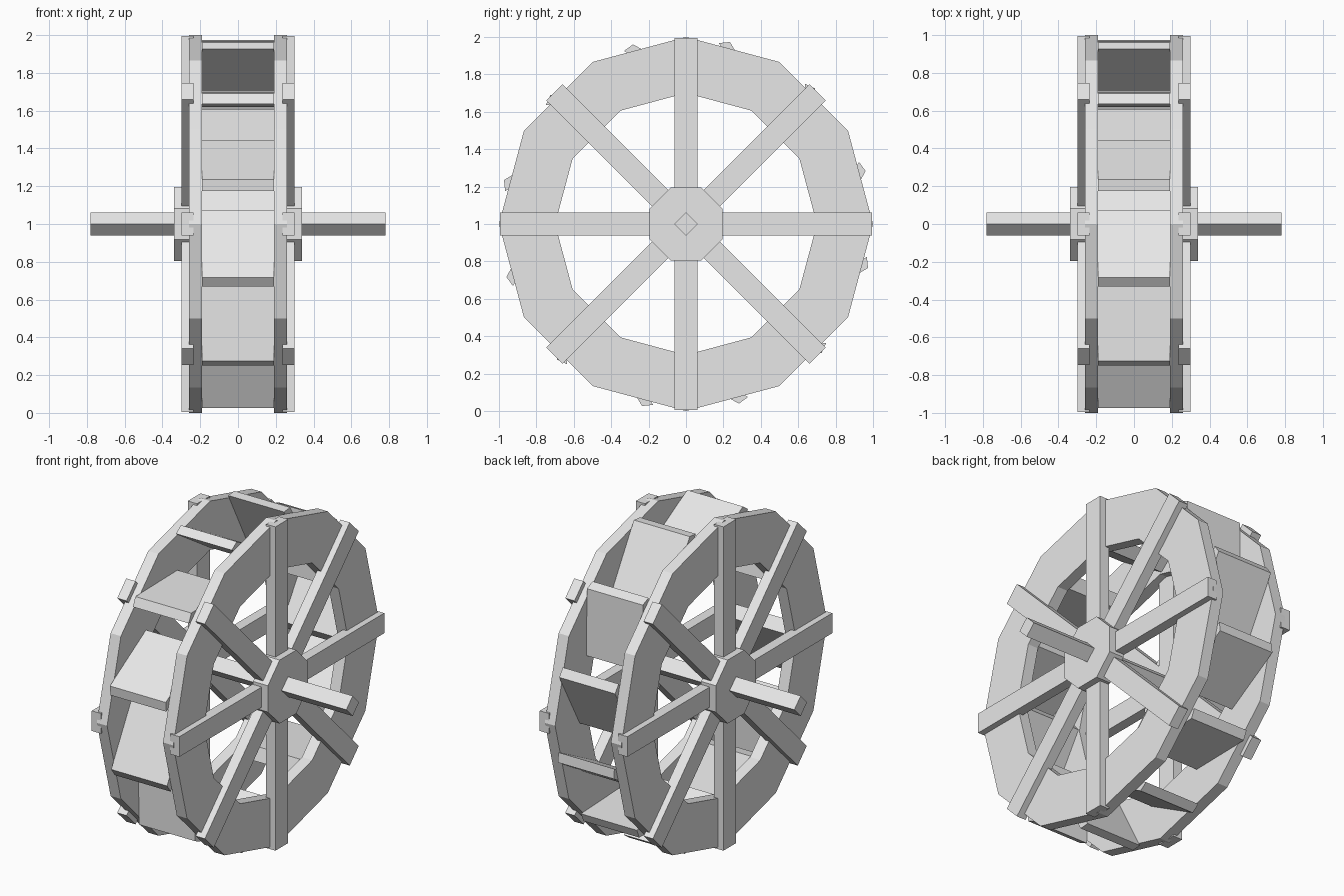
import bpy
import bmesh
from math import sin, cos, tan, pi, radians

cube = bpy.data.objects.get("Cube")
if cube:
    bpy.data.objects.remove(cube, do_unlink=True)

# One plain material for the whole wheel
grey = bpy.data.materials.new("plain_grey")
grey.use_nodes = True
grey.diffuse_color = (0.8, 0.8, 0.8, 1)
grey.node_tree.nodes["Principled BSDF"].inputs["Base Color"].default_value = (0.8, 0.8, 0.8, 1)

AXLE_Z = 1.0


def finish(name, bm):
    bmesh.ops.recalc_face_normals(bm, faces=bm.faces)
    mesh = bpy.data.meshes.new(name)
    bm.to_mesh(mesh)
    bm.free()
    mesh.materials.append(grey)
    obj = bpy.data.objects.new(name, mesh)
    obj.location.z = AXLE_Z
    bpy.context.collection.objects.link(obj)
    return obj


def turn(points, angle):
    """Rotate (y, z) points about the axle, from the top towards +y."""
    c, s = cos(angle), sin(angle)
    return [(y * c + z * s, z * c - y * s) for y, z in points]


def polygon(radius, sides, start=0.0):
    return [(radius * sin(start + 2 * pi * i / sides),
             radius * cos(start + 2 * pi * i / sides)) for i in range(sides)]


def prism(name, outline, x0, x1):
    """Extrude a (y, z) outline along x."""
    bm = bmesh.new()
    ends = [[bm.verts.new((x, y, z)) for y, z in outline] for x in (x0, x1)]
    for end in ends:
        bm.faces.new(end)
    n = len(outline)
    for i in range(n):
        j = (i + 1) % n
        bm.faces.new((ends[0][i], ends[0][j], ends[1][j], ends[1][i]))
    return finish(name, bm)


def ring(name, outer, inner, sides, x0, x1):
    """Flat polygonal rim with a square section."""
    bm = bmesh.new()
    section = ((x0, outer), (x1, outer), (x1, inner), (x0, inner))
    loops = [[bm.verts.new((x, y, z)) for y, z in polygon(r, sides)] for x, r in section]
    for k in range(4):
        a, b = loops[k], loops[(k + 1) % 4]
        for i in range(sides):
            j = (i + 1) % sides
            bm.faces.new((a[i], a[j], b[j], b[i]))
    return finish(name, bm)


# Rims, spokes and hubs, mirrored on both sides
beam = [(-0.062, -0.995), (0.062, -0.995), (0.062, 0.995), (-0.062, 0.995)]
for side, s in (("left", 1), ("right", -1)):
    ring(f"{side}_rim", 1.0, 0.7, 12, s * 0.19, s * 0.26)
    for i in range(4):
        prism(f"{side}_spoke_beam_{i + 1}", turn(beam, i * pi / 4), s * 0.235, s * 0.298)
    prism(f"{side}_hub", polygon(0.195 / cos(pi / 8), 8, pi / 8), s * 0.24, s * 0.34)

# Square axle standing on its edge
prism("axle", polygon(0.062, 4), -0.78, 0.78)

# Slanted bucket boards between the rims
board = [(0.176, 0.967), (0.235, 0.973), (0.445, 0.622), (0.364, 0.607)]
for i in range(12):
    prism(f"paddle_{i + 1}", turn(board, radians(30 * i)), -0.19, 0.19)
